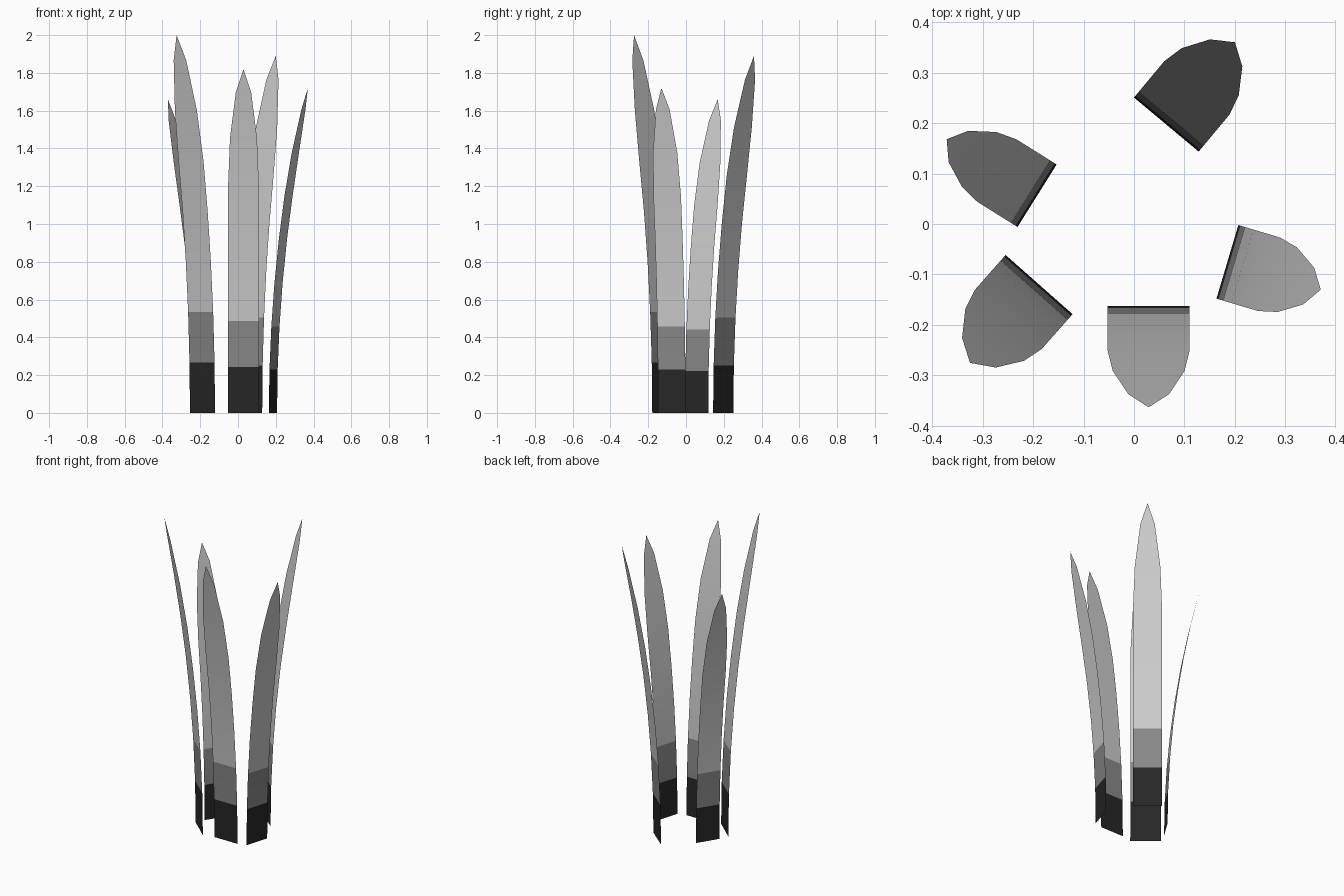
import bpy
from math import radians
from mathutils import Vector

if "Cube" in bpy.data.objects:
    bpy.data.objects.remove(bpy.data.objects["Cube"])

# Dark root tones fading into the plain grey leaf
def tone(name, v):
    m = bpy.data.materials.new(name)
    m.diffuse_color = (v, v, v, 1)
    m.use_nodes = True
    m.node_tree.nodes["Principled BSDF"].inputs["Base Color"].default_value = m.diffuse_color
    return m

tones = [tone("root_dark", 0.02), tone("root_fade", 0.25), tone("leaf_grey", 0.8)]

# Shared blade profile: (height fraction, width fraction); the lean grows with height squared
ROWS = [(2 * i / 15, 1.0) for i in range(6)] + [(12 / 15, 0.88), (14 / 15, 0.5)]


def grass_blade(name, base, tip, height, width):
    """Single-sheet blade from base centre (x, y), bending out to tip (x, y)."""
    base, lean = Vector((*base, 0)), Vector((*tip, 0)) - Vector((*base, 0))
    side = Vector((-lean.y, lean.x, 0)).normalized() * width / 2

    def centre(t):
        return base + lean * t * t + Vector((0, 0, height * t))

    verts = []
    for t, w in ROWS:
        verts += [centre(t) - side * w, centre(t) + side * w]
    verts.append(centre(1))
    n = len(ROWS)
    faces = [(2 * i, 2 * i + 1, 2 * i + 3, 2 * i + 2) for i in range(n - 1)]
    faces.append((2 * n - 2, 2 * n - 1, 2 * n))

    mesh = bpy.data.meshes.new(name)
    mesh.from_pydata(verts, [], faces)
    for m in tones:
        mesh.materials.append(m)
    for i, p in enumerate(mesh.polygons):
        p.material_index = min(i, 2)
    obj = bpy.data.objects.new(name, mesh)
    bpy.context.collection.objects.link(obj)
    bpy.context.view_layer.objects.active = obj
    obj.select_set(True)


# Ring of five blades
grass_blade("back_blade", (0.064, 0.197), (0.2, 0.36), 1.89, 0.167)
grass_blade("left_blade", (-0.192, 0.056), (-0.371, 0.168), 1.66, 0.146)
grass_blade("front_left_blade", (-0.188, -0.12), (-0.325, -0.275), 2.0, 0.177)
grass_blade("front_blade", (0.029, -0.162), (0.029, -0.363), 1.82, 0.162)
grass_blade("right_blade", (0.185, -0.075), (0.37, -0.13), 1.72, 0.152)

bpy.ops.object.shade_smooth_by_angle(angle=radians(30))
